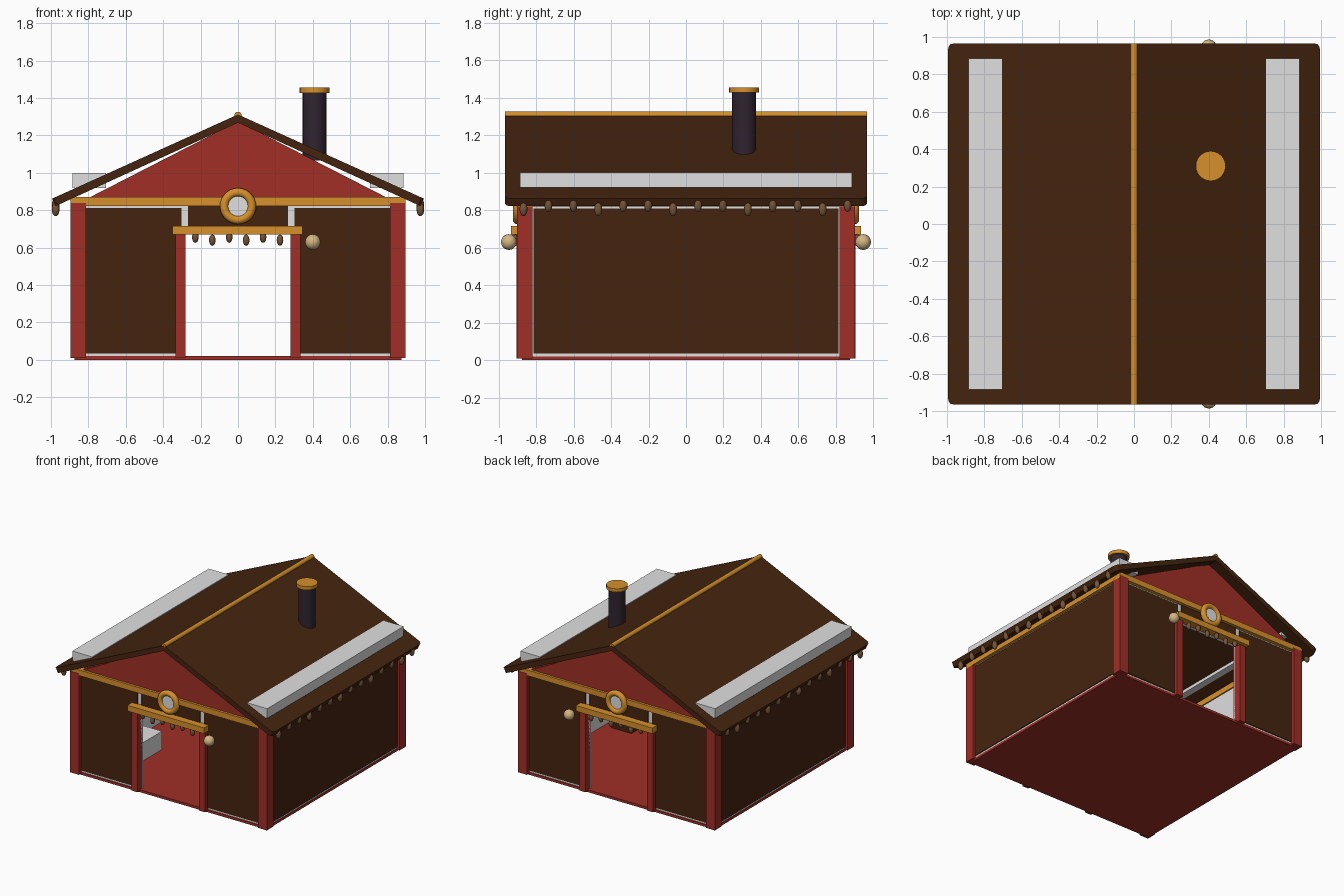
import bpy, bmesh, math
from mathutils import Matrix

if "Cube" in bpy.data.objects:
    bpy.data.objects.remove(bpy.data.objects["Cube"])

def mat(name, r, g, b):
    m = bpy.data.materials.new(name)
    lin = [((c / 255 + 0.055) / 1.055) ** 2.4 for c in (r, g, b)]
    m.diffuse_color = (*lin, 1)
    m.use_nodes = True
    m.node_tree.nodes["Principled BSDF"].inputs["Base Color"].default_value = m.diffuse_color
    return m

RED = mat("barn_red", 160, 47, 38)
BROWN = mat("dark_wood", 69, 36, 15)
GOLD = mat("gold_trim", 214, 144, 44)
PALE = mat("pale_grey", 224, 224, 224)
STONE = mat("chimney_dark", 48, 36, 48)
CONE = mat("cone_brown", 118, 84, 56)
TAN = mat("lantern_tan", 212, 182, 132)

def finish(name, bm, m, smooth=False):
    bmesh.ops.recalc_face_normals(bm, faces=bm.faces)
    me = bpy.data.meshes.new(name)
    bm.to_mesh(me)
    bm.free()
    me.materials.append(m)
    for p in me.polygons:
        p.use_smooth = smooth
    ob = bpy.data.objects.new(name, me)
    bpy.context.collection.objects.link(ob)
    return ob

def box(name, x, y, z, m):
    """Box from (min, max) ranges."""
    bm = bmesh.new()
    bmesh.ops.create_cube(bm, size=1)
    for v in bm.verts:
        for i, (a, b) in enumerate((x, y, z)):
            v.co[i] = a if v.co[i] < 0 else b
    return finish(name, bm, m)

def rng(s, a, b):
    return tuple(sorted((s * a, s * b)))

def cyl(name, loc, r, h, m, rot=None, seg=24):
    bm = bmesh.new()
    M = Matrix.Translation(loc) @ (rot or Matrix())
    bmesh.ops.create_cone(bm, cap_ends=True, segments=seg, radius1=r, radius2=r, depth=h, matrix=M)
    ob = finish(name, bm, m)
    for p in ob.data.polygons:
        p.use_smooth = len(p.vertices) == 4
    return ob

def ball(name, loc, r, rz, m):
    bm = bmesh.new()
    M = Matrix.Translation(loc) @ Matrix.Diagonal((r, r, rz, 1))
    bmesh.ops.create_uvsphere(bm, u_segments=14, v_segments=10, radius=1, matrix=M)
    return finish(name, bm, m, True)

def prism(name, pts, y0, y1, m):
    """Extrude an x-z profile along y."""
    bm = bmesh.new()
    f = bm.faces.new([bm.verts.new((x, y0, z)) for x, z in pts])
    out = bmesh.ops.extrude_face_region(bm, geom=[f])["geom"]
    for v in out:
        if isinstance(v, bmesh.types.BMVert):
            v.co.y = y1
    return finish(name, bm, m)

ROT_Y = Matrix.Rotation(math.pi / 2, 4, 'X')

# floor and interior furniture
box("floor", (-.875, .875), (-.875, .875), (0, .02), RED)
box("bench", (-.79, -.55), (-.585, -.2), (.001, .17), PALE)
box("crate", (.58, .76), (-.3, -.12), (.001, .18), BROWN)

# side walls, eave beams and hanging cones
for s in (-1, 1):
    box("side_wall", rng(s, .83, .87), (-.82, .82), (.01, .85), PALE)
    box("side_planks", rng(s, .868, .877), (-.815, .815), (.035, .81), BROWN)
    box("eave_beam", rng(s, .82, .895), (-.9, .9), (.82, .868), GOLD)
    for i in range(14):
        z = .805 if i % 3 == 0 else .828
        ball("eave_cone", (s * .975, -.867 + i * .133, z), .021, .037, CONE)

# front and back ends
for t in (-1, 1):
    for s in (-1, 1):
        box("corner_post", rng(s, .812, .895), rng(t, .818, .903), (.01, .84), RED)
        box("end_wall", rng(s, .28, .82), rng(t, .83, .868), (.01, .825), PALE)
        box("end_planks", rng(s, .302, .815), rng(t, .866, .875), (.035, .812), BROWN)
        box("door_post", rng(s, .28, .335), rng(t, .845, .905), (.01, .68), RED)
    box("over_door_wall", (-.28, .28), rng(t, .83, .868), (.68, .825), PALE)
    box("over_door_planks", (-.268, .268), rng(t, .866, .875), (.68, .825), BROWN)
    box("tie_beam", (-.895, .895), rng(t, .845, .9), (.823, .87), GOLD)
    box("door_lintel", (-.35, .345), rng(t, .87, .935), (.67, .717), GOLD)
    prism("gable", [(-.83, .85), (.83, .85), (0, 1.275)], t * .84, t * .88, RED)
    for i in range(6):
        ball("door_cone", (-.228 + i * .0905, t * .91, .64 if i % 2 else .656), .018, .03, CONE)
    ball("lantern", (.4, t * .945, .63), .042, .042, TAN)
    cyl("wreath_back", (0, t * .9, .822), .07, .012, PALE, ROT_Y)
    bpy.ops.mesh.primitive_torus_add(location=(0, t * .9, .822), rotation=(math.pi / 2, 0, 0),
                                     major_radius=.074, minor_radius=.023,
                                     major_segments=28, minor_segments=10)
    ring = bpy.context.object
    ring.name = "wreath_ring"
    ring.data.materials.append(GOLD)
    bpy.ops.object.shade_smooth()

# roof slabs with rounded eave corners, and flat snow boards on them
for s in (-1, 1):
    roof = prism("roof_slab", [(0, 1.312), (s * .994, .862), (s * .976, .822), (0, 1.268)], -.965, .965, BROWN)
    bm = bmesh.new()
    bm.from_mesh(roof.data)
    corner = [e for e in bm.edges if all(abs(v.co.x) > .9 for v in e.verts)
              and abs(e.verts[0].co.y - e.verts[1].co.y) < .01]
    bmesh.ops.bevel(bm, geom=corner, offset=.03, segments=3, profile=.5, affect='EDGES')
    bm.to_mesh(roof.data)
    bm.free()
    box("roof_board", rng(s, .705, .885), (-.885, .885), (.92, 1.0), PALE)

# ridge and chimney
cyl("ridge_pole", (0, 0, 1.308), .019, 1.93, GOLD, ROT_Y, 12)
cyl("chimney", (.41, .31, 1.25), .064, .37, STONE)
cyl("chimney_cap", (.41, .31, 1.441), .08, .028, GOLD)
